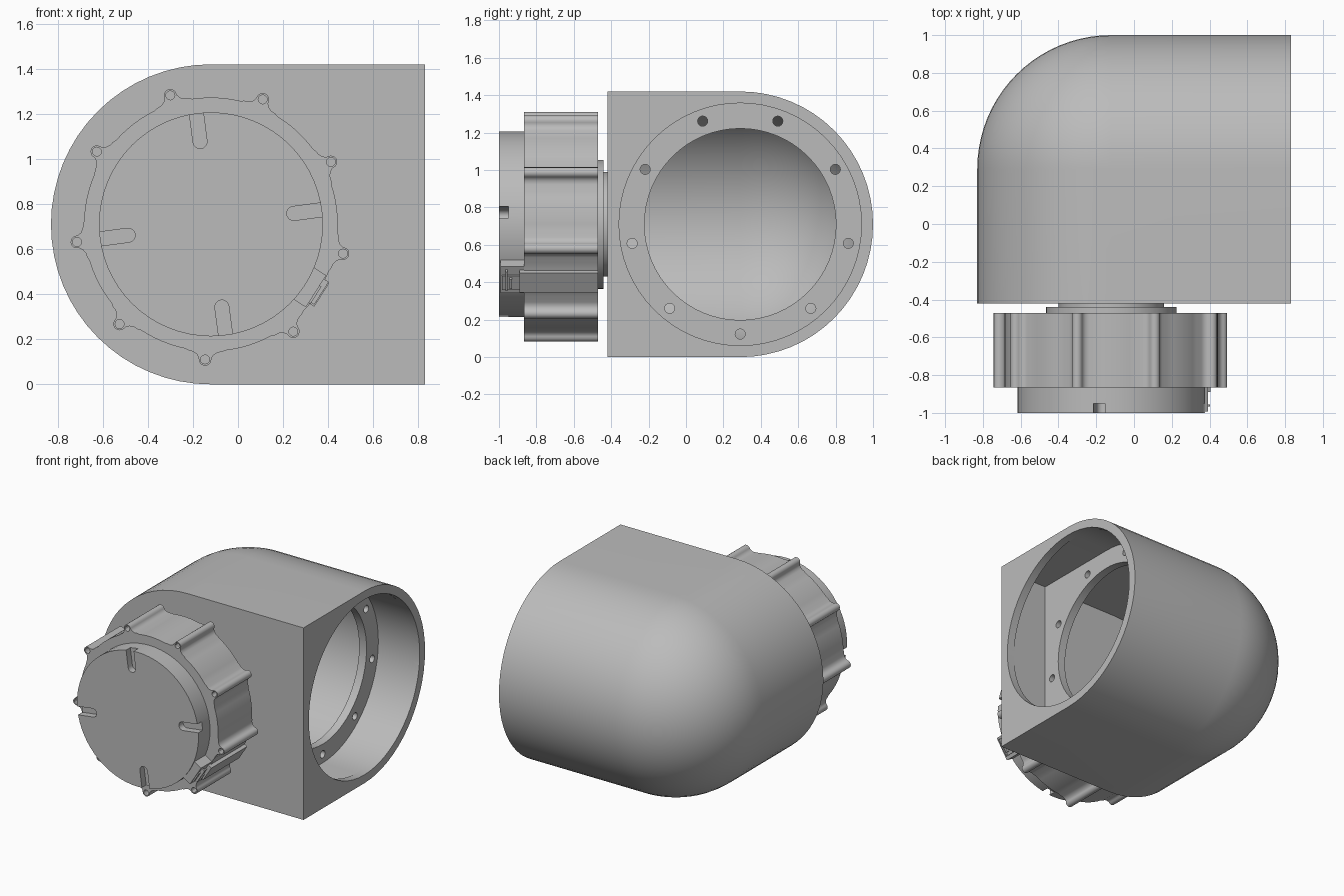
import bpy, bmesh
from math import sin, cos, pi, radians
from mathutils import Matrix, Vector

if "Cube" in bpy.data.objects:
    bpy.data.objects.remove(bpy.data.objects["Cube"])

grey = bpy.data.materials.new("plain grey")
grey.use_nodes = True
COLOR = (0.5, 0.5, 0.5, 1)
grey.diffuse_color = COLOR
grey.node_tree.nodes["Principled BSDF"].inputs["Base Color"].default_value = COLOR

# Elbow centre, outer radius, open side and front planes, shell thickness
CX, CY, CZ, R = -0.12, 0.29, 0.71, 0.71
SIDE, FRONT, WALL = 0.83, -0.42, 0.06
# Local (a, b, depth) frames: front parts look along y, side parts along x
TO_Y = Matrix(((1, 0, 0, CX), (0, 0, 1, 0), (0, 1, 0, CZ), (0, 0, 0, 1)))
TO_X = Matrix(((0, 0, 1, 0), (1, 0, 0, CY), (0, 1, 0, CZ), (0, 0, 0, 1)))


def finish(name, bm):
    bmesh.ops.remove_doubles(bm, verts=bm.verts, dist=1e-5)
    bmesh.ops.recalc_face_normals(bm, faces=bm.faces)
    mesh = bpy.data.meshes.new(name)
    bm.to_mesh(mesh)
    bm.free()
    ob = bpy.data.objects.new(name, mesh)
    bpy.context.collection.objects.link(ob)
    mesh.materials.append(grey)
    return ob


def prism(name, pts, lo, hi, frame):
    """Extrude a flat outline between two depths of a frame."""
    bm = bmesh.new()
    face = bm.faces.new([bm.verts.new((a, b, lo)) for a, b in pts])
    out = bmesh.ops.extrude_face_region(bm, geom=[face])["geom"]
    bmesh.ops.translate(bm, vec=(0, 0, hi - lo),
                        verts=[v for v in out if isinstance(v, bmesh.types.BMVert)])
    bmesh.ops.transform(bm, matrix=frame, verts=bm.verts)
    return finish(name, bm)


def arc(r, start, end, n, a=0, b=0):
    return [(a + r * cos(start + (end - start) * i / n),
             b + r * sin(start + (end - start) * i / n)) for i in range(n + 1)]


def circle(r, n=64, a=0, b=0):
    return arc(r, 0, 2 * pi, n, a, b)[:-1]


def polar(angle, pts):
    """Turn (radial, tangential) points to an angle."""
    c, s = cos(angle), sin(angle)
    return [(r * c - t * s, r * s + t * c) for r, t in pts]


def elbow(name, r, x_end, y_end):
    """Stack of round-cornered slices forming a domed elbow."""
    bm = bmesh.new()
    rows = []
    for i in range(33):
        lat = -pi / 2 + pi * i / 32
        w, z = r * cos(lat), CZ + r * sin(lat)
        pts = [(x_end, y_end), (x_end, CY + w)]
        pts += arc(w, pi / 2, pi, 20, CX, CY) + [(CX - w, y_end)]
        rows.append([bm.verts.new((x, y, z)) for x, y in pts])
    n = len(rows[0])
    for low, high in zip(rows, rows[1:]):
        for j in range(n):
            k = (j + 1) % n
            bm.faces.new((low[j], low[k], high[k], high[j]))
    bm.faces.new(rows[0])
    bm.faces.new(rows[-1])
    bmesh.ops.dissolve_degenerate(bm, dist=1e-5, edges=bm.edges)
    return finish(name, bm)


def cut(ob, cutters):
    for c in cutters:
        mod = ob.modifiers.new("cut", 'BOOLEAN')
        mod.operation, mod.solver, mod.object = 'DIFFERENCE', 'EXACT', c
        c.hide_render = True
    bpy.context.view_layer.update()
    graph = bpy.context.evaluated_depsgraph_get()
    mesh = bpy.data.meshes.new_from_object(ob.evaluated_get(graph))
    ob.modifiers.clear()
    ob.data = mesh
    for c in cutters:
        bpy.data.objects.remove(c)


def smooth(ob):
    bpy.ops.object.select_all(action='DESELECT')
    ob.select_set(True)
    bpy.context.view_layer.objects.active = ob
    bpy.ops.object.shade_smooth_by_angle(angle=radians(30))


# Housing: hollow elbow, round side opening, inner bolt flange
IN = R - WALL
housing = elbow("housing", R, SIDE, FRONT)
d_shape = arc(IN, -pi / 2, pi / 2, 32) + [(-IN, IN), (-IN, -IN)]
cutters = [elbow("inner_cavity", IN, 0.43, FRONT + WALL),
           prism("side_chamber", d_shape, 0.49, SIDE - WALL, TO_X),
           prism("side_opening", circle(IN - 0.002), 0.7, 0.9, TO_X),
           prism("flange_bore", circle(0.512), 0.4, 0.55, TO_X)]
for i in range(9):
    a, b = polar(-pi / 2 + i * 2 * pi / 9, [(0.587, 0)])[0]
    cutters.append(prism("bolt_hole", circle(0.027, 16, a, b), 0.4, 0.55, TO_X))
cut(housing, cutters)

# Neck between housing and cap
neck = prism("neck", circle(0.28), -0.45, FRONT + 0.005, TO_Y)
collar = prism("neck_collar", circle(0.345), -0.475, -0.44, TO_Y)

# Cap ring with nine filleted screw ears
EARS = [radians(-12.5 + 40 * i) for i in range(9)]
BODY = 0.563
flank = [(BODY, 0.075), (0.567, 0.055), (0.578, 0.038), (0.592, 0.029)]
ear = [(r, -t) for r, t in flank] + arc(0.028, -pi / 2, pi / 2, 8, 0.6) + flank[::-1]
outline = []
for e in EARS:
    outline += polar(e, ear)
    outline += arc(BODY, e + radians(9), e + radians(31), 6)
ring = prism("cap_ring", outline, -0.865, -0.47, TO_Y)
cut(ring, [prism("screw_hole", circle(0.02, 12, *polar(e, [(0.6, 0)])[0]),
                 -0.9, -0.80, TO_Y) for e in EARS])

# Cap face with four round-ended grip slots
cap = prism("cap_face", circle(0.497), -1.0, -0.86, TO_Y)
slot = [(0.6, 0.031)] + arc(0.031, pi / 2, 3 * pi / 2, 8, 0.37) + [(0.6, -0.031)]
cut(cap, [prism("grip_slot", polar(radians(7.5 + 90 * i), slot), -1.1, -0.95, TO_Y)
          for i in range(4)])


# Latch on the lower left of the cap
def latch_block(name, r0, r1, t0, t1, lo, hi):
    pts = [(r0, t0), (r1, t0), (r1, t1), (r0, t1)]
    return prism(name, polar(radians(-32.5), pts), lo, hi, TO_Y)


parts = [
    latch_block("latch_base", 0.42, 0.553, -0.084, 0.084, -0.993, -0.86),
    latch_block("latch_rail", 0.5, 0.583, -0.062, 0.062, -0.89, -0.47),
    latch_block("latch_plate", 0.54, 0.562, -0.06, 0.03, -0.985, -0.89),
    latch_block("latch_bar", 0.55, 0.578, -0.055, 0.065, -0.965, -0.955),
    latch_block("latch_lever", 0.55, 0.583, -0.04, 0.02, -0.945, -0.93),
]

for ob in [housing, neck, collar, ring, cap] + parts:
    smooth(ob)
